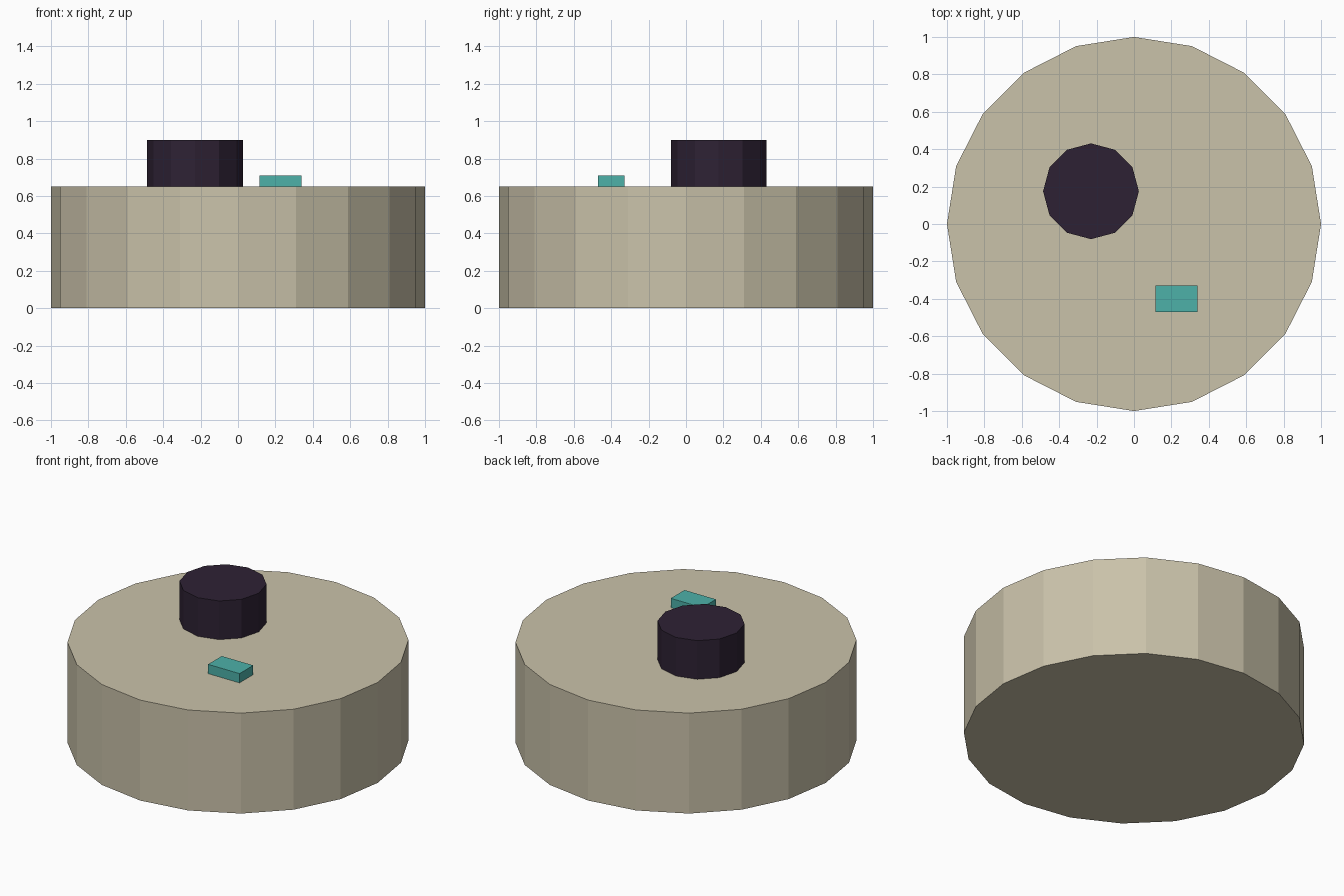
import bpy

if "Cube" in bpy.data.objects:
    bpy.data.objects.remove(bpy.data.objects["Cube"])


def material(name, rgb):
    m = bpy.data.materials.new(name)
    m.diffuse_color = (*rgb, 1)
    m.use_nodes = True
    m.node_tree.nodes["Principled BSDF"].inputs["Base Color"].default_value = m.diffuse_color
    return m


def finish(name, mat):
    ob = bpy.context.object
    ob.name = name
    ob.data.materials.append(mat)
    return ob


def drum(name, sides, radius, x, y, z0, z1, mat):
    bpy.ops.mesh.primitive_cylinder_add(
        vertices=sides, radius=radius, depth=z1 - z0, location=(x, y, (z0 + z1) / 2))
    return finish(name, mat)


def block(name, lo, hi, mat):
    bpy.ops.mesh.primitive_cube_add(
        size=1, location=[(a + b) / 2 for a, b in zip(lo, hi)])
    bpy.context.object.scale = [b - a for a, b in zip(lo, hi)]
    return finish(name, mat)


beige = material("warm beige", (0.59, 0.54, 0.40))
purple = material("dark purple", (0.027, 0.0155, 0.034))
teal = material("teal", (0.075, 0.44, 0.395))

# Faceted round base
drum("base", 20, 1.0, 0, 0, 0, 0.65, beige)
# Off-centre knob standing on the base
drum("knob", 12, 0.256, -0.23, 0.175, 0.65, 0.90, purple)
# Small raised block
block("button", (0.115, -0.47, 0.65), (0.34, -0.33, 0.71), teal)
